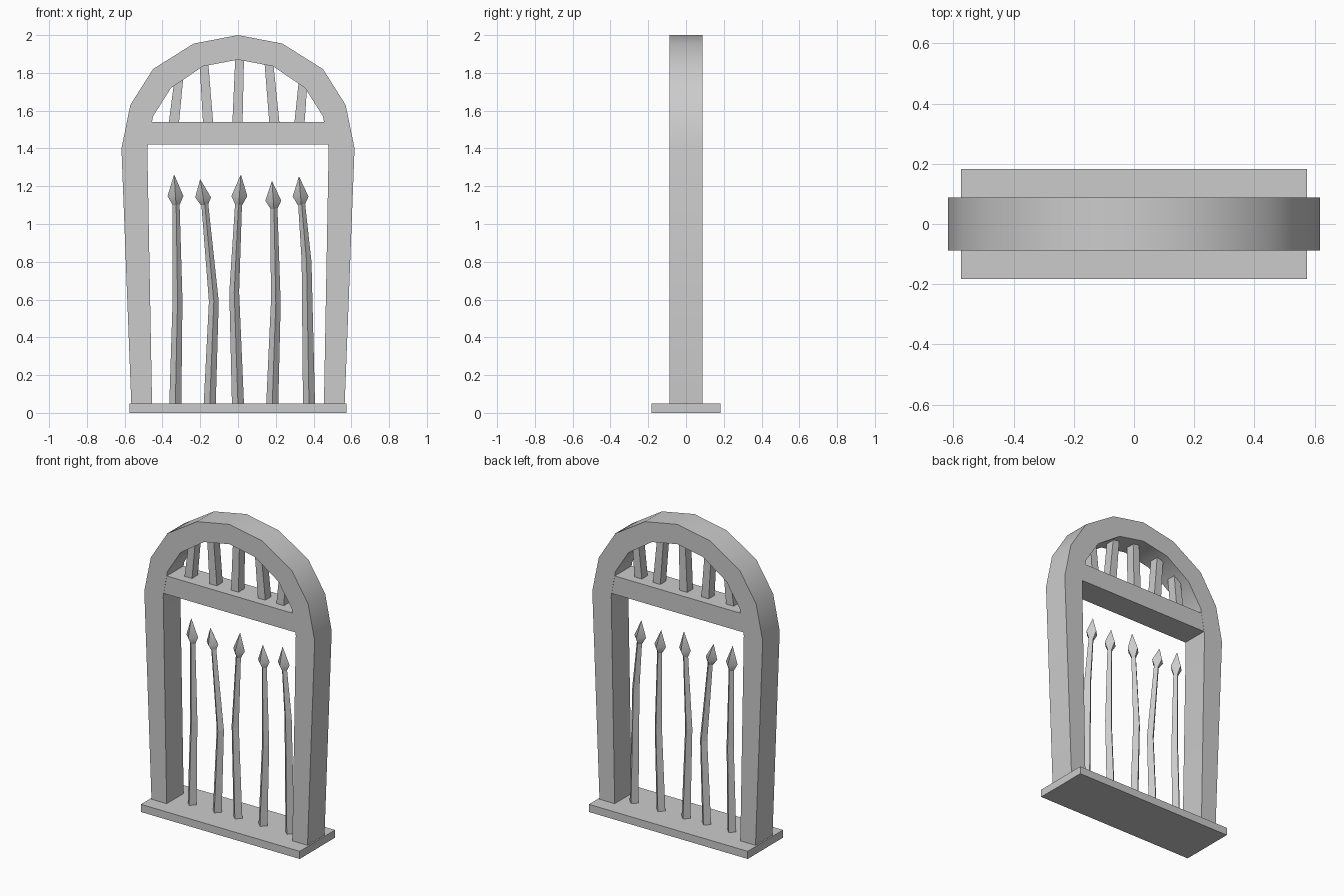
import bpy, bmesh, math
from mathutils import Vector

if "Cube" in bpy.data.objects:
    bpy.data.objects.remove(bpy.data.objects["Cube"])

stone = bpy.data.materials.new("plain grey")
stone.use_nodes = True
GREY = (0.6, 0.6, 0.6, 1)
stone.diffuse_color = GREY
stone.node_tree.nodes["Principled BSDF"].inputs["Base Color"].default_value = GREY


def finish(bm, name, smooth=None):
    bmesh.ops.recalc_face_normals(bm, faces=bm.faces)
    mesh = bpy.data.meshes.new(name)
    bm.to_mesh(mesh)
    bm.free()
    mesh.materials.append(stone)
    obj = bpy.data.objects.new(name, mesh)
    bpy.context.collection.objects.link(obj)
    if smooth:
        bpy.ops.object.select_all(action="DESELECT")
        obj.select_set(True)
        bpy.context.view_layer.objects.active = obj
        bpy.ops.object.shade_smooth_by_angle(angle=math.radians(smooth))
    return obj


def loft(name, rings, smooth=None):
    """Skin closed rings of equal length and cap both ends."""
    bm = bmesh.new()
    loops = [[bm.verts.new(p) for p in ring] for ring in rings]
    n = len(loops[0])
    for a, b in zip(loops, loops[1:]):
        for i in range(n):
            j = (i + 1) % n
            bm.faces.new((a[i], a[j], b[j], b[i]))
    bm.faces.new(loops[0])
    bm.faces.new(loops[-1])
    return finish(bm, name, smooth)


def slab(name, outline, depth):
    """Extrude an outline in x and z evenly to front and back."""
    return loft(name, [[(x, y, z) for x, z in outline] for y in (-depth, depth)])


def diamond(x, z, r):
    return [(x - r, 0, z), (x, -r, z), (x + r, 0, z), (x, r, z)]


# Arched frame: half profiles mirrored across the middle
DEPTH = 0.088
outer = [(0.565, 0.05), (0.617, 1.4), (0.57, 1.63), (0.45, 1.82), (0.235, 1.955), (0, 2)]
inner = [(0.455, 0.05), (0.48, 1.4), (0.45, 1.57), (0.355, 1.72), (0.185, 1.835), (0, 1.87)]


def whole(half):
    return half + [(-x, z) for x, z in half[-2::-1]]


loft("arched_frame", [[(ox, -DEPTH, oz), (ox, DEPTH, oz), (ix, DEPTH, iz), (ix, -DEPTH, iz)]
                      for (ox, oz), (ix, iz) in zip(whole(outer), whole(inner))], smooth=35)

# Base plate and crossbar
slab("base_plate", [(-0.575, 0), (0.575, 0), (0.575, 0.05), (-0.575, 0.05)], 0.183)
slab("crossbar", [(-0.479, 1.42), (0.479, 1.42), (0.455, 1.54), (-0.455, 1.54)], DEPTH - 0.001)

# Short bars between the crossbar and the arch: bottom x, top x, top z
for i, (low, high, top) in enumerate([(-0.34, -0.313, 1.77), (-0.158, -0.181, 1.86), (-0.003, 0.009, 1.89),
                                      (0.193, 0.163, 1.86), (0.325, 0.345, 1.76)]):
    slab(f"arch_bar_{i + 1}", [(low - 0.027, 1.53), (low + 0.027, 1.53),
                               (high + 0.023, top), (high - 0.023, top)], 0.03)

# Bent spears: foot x, bend x and z, neck x and z, tip x and z
spears = [(-0.332, -0.32, 0.6, -0.328, 1.1, -0.338, 1.26),
          (-0.15, -0.128, 0.59, -0.178, 1.1, -0.2, 1.235),
          (0, -0.02, 0.64, 0.004, 1.1, 0.015, 1.26),
          (0.181, 0.2, 0.58, 0.19, 1.08, 0.18, 1.225),
          (0.376, 0.363, 0.8, 0.335, 1.1, 0.323, 1.25)]
for i, (foot, bend, bend_z, neck, neck_z, tip, tip_z) in enumerate(spears):
    loft(f"spear_shaft_{i + 1}", [diamond(foot, 0.04, 0.032), diamond(bend, bend_z, 0.026),
                                  diamond(neck, neck_z + 0.03, 0.018)])
    # Pointed head leaning along the last stretch
    a, b = Vector((neck, 0, neck_z)), Vector((tip, 0, tip_z))
    mid = a.lerp(b, 0.3)
    loft(f"spear_head_{i + 1}", [diamond(a.x, a.z, 0.018), diamond(mid.x, mid.z, 0.042),
                                 diamond(b.x, b.z, 0.001)], smooth=60)
